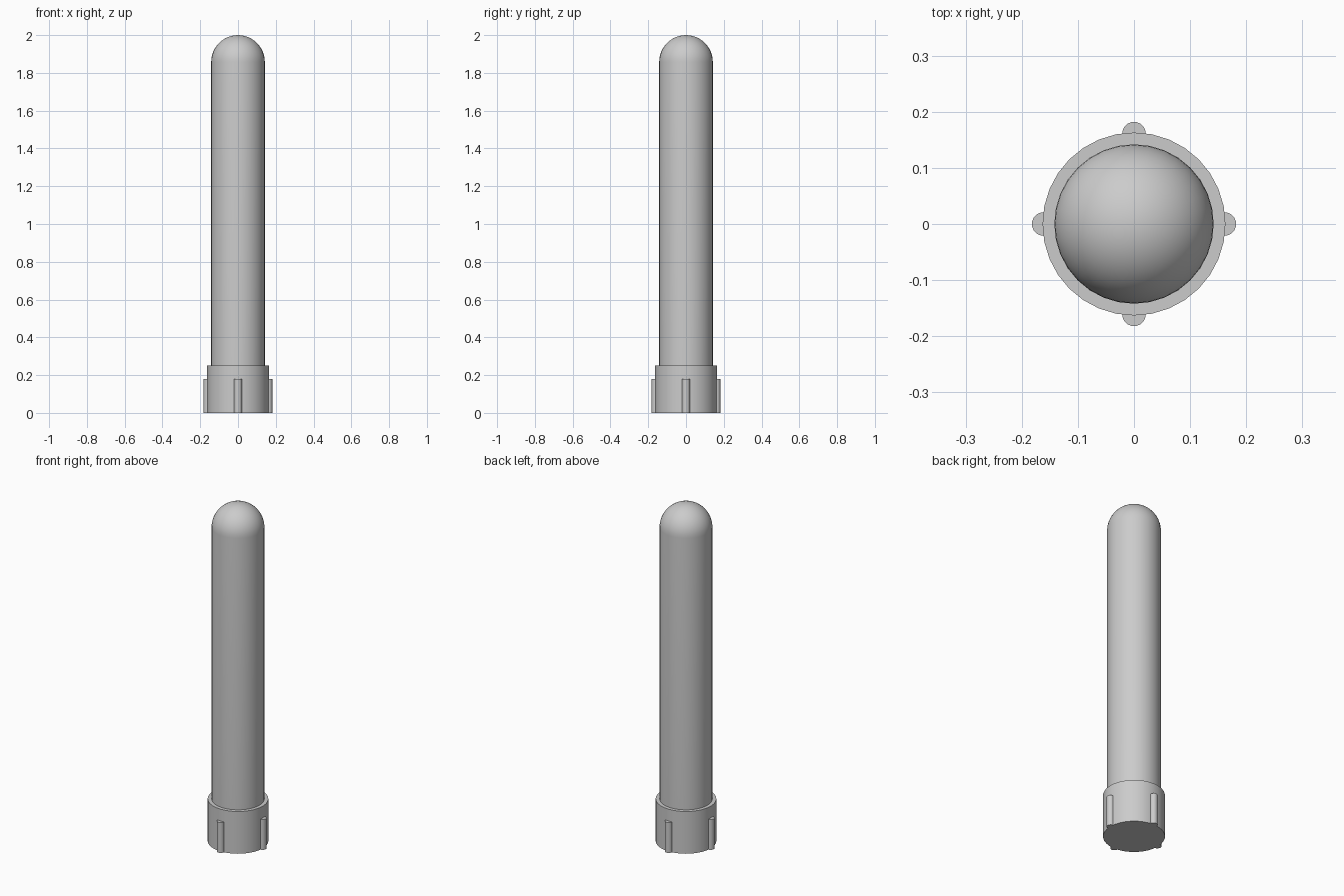
import bpy
import math

if "Cube" in bpy.data.objects:
    bpy.data.objects.remove(bpy.data.objects["Cube"], do_unlink=True)

TUBE_R, COLLAR_R, RIB_R = 0.142, 0.163, 0.021
COLLAR_H, RIB_H, HEIGHT = 0.25, 0.18, 2.0

grey = bpy.data.materials.new("light grey")
grey.use_nodes = True
grey.diffuse_color = (0.6, 0.6, 0.6, 1)
grey.node_tree.nodes["Principled BSDF"].inputs["Base Color"].default_value = (0.6, 0.6, 0.6, 1)


def finish(obj, name):
    obj.name = name
    obj.data.materials.append(grey)
    bpy.ops.object.select_all(action="DESELECT")
    obj.select_set(True)
    bpy.context.view_layer.objects.active = obj
    bpy.ops.object.shade_smooth_by_angle(angle=math.radians(35))


def cylinder(name, radius, height, sides, x=0, y=0):
    bpy.ops.mesh.primitive_cylinder_add(vertices=sides, radius=radius, depth=height,
                                        location=(x, y, height / 2))
    finish(bpy.context.object, name)


def lathe(name, profile, sides):
    """Revolve a profile of (radius, z) points whose last point is the pole."""
    verts, faces = [], []
    for r, z in profile[:-1]:
        for i in range(sides):
            a = math.tau * i / sides
            verts.append((r * math.cos(a), r * math.sin(a), z))
    pole = len(verts)
    verts.append((0, 0, profile[-1][1]))
    rings = len(profile) - 1
    for k in range(rings):
        for i in range(sides):
            a, b = k * sides + i, k * sides + (i + 1) % sides
            faces.append((a, b, b + sides, a + sides) if k < rings - 1 else (a, b, pole))
    faces.append(tuple(reversed(range(sides))))
    mesh = bpy.data.meshes.new(name)
    mesh.from_pydata(verts, [], faces)
    obj = bpy.data.objects.new(name, mesh)
    bpy.context.collection.objects.link(obj)
    finish(obj, name)


# Long tube with a hemispherical end
dome_z = HEIGHT - TUBE_R
arc = [math.pi / 2 * i / 12 for i in range(13)]
lathe("domed_tube", [(TUBE_R, COLLAR_H - 0.02)]
      + [(TUBE_R * math.cos(a), dome_z + TUBE_R * math.sin(a)) for a in arc], 32)

# Base collar
cylinder("base_collar", COLLAR_R, COLLAR_H, 32)

# Four half-round grip ribs around the collar
for side, turn in (("left", 0), ("back", 1), ("right", 2), ("front", 3)):
    a = turn * math.pi / 2
    centre = COLLAR_R - 0.002
    cylinder(side + "_rib", RIB_R, RIB_H, 24, centre * math.cos(a), centre * math.sin(a))
